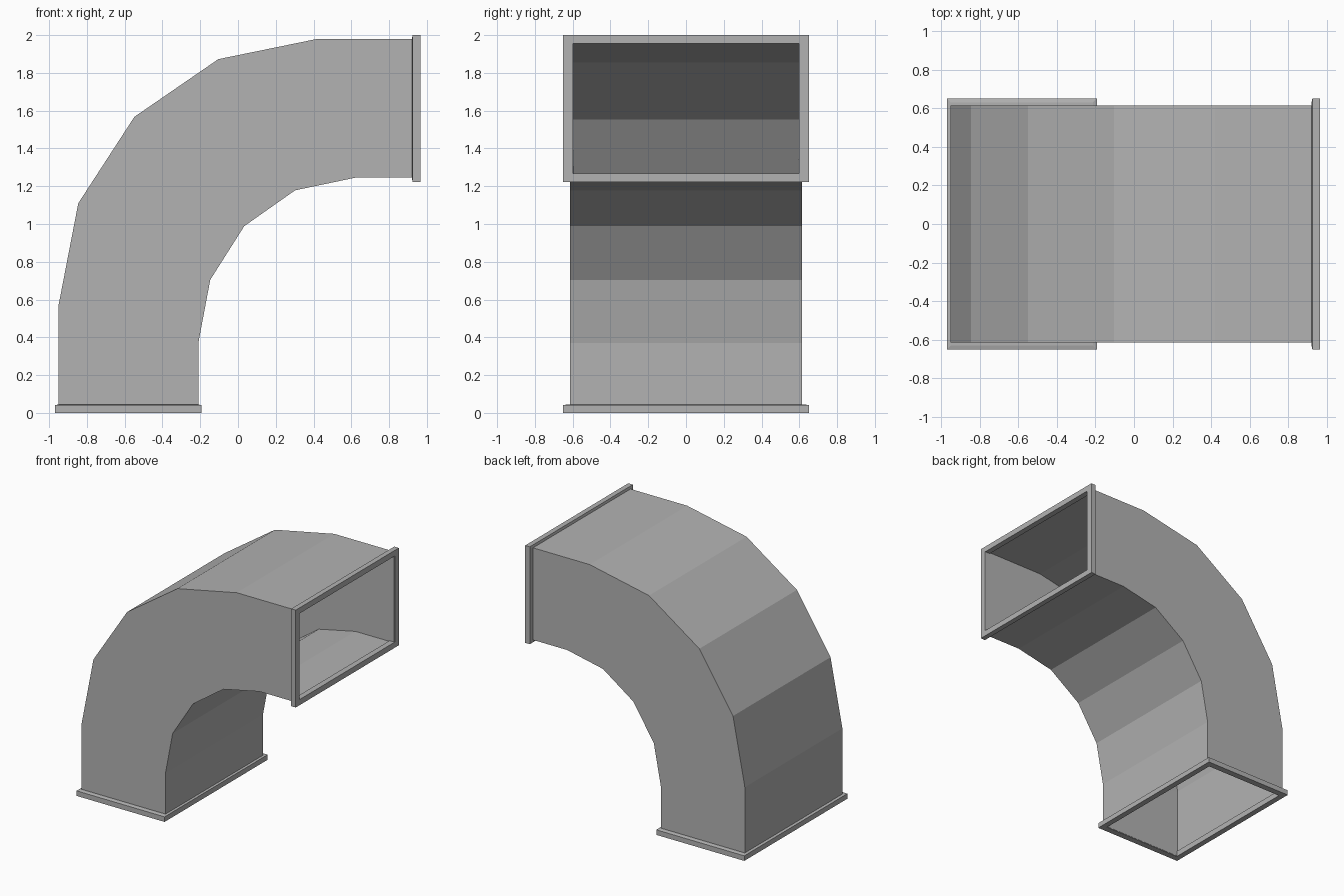
import bpy, bmesh
from math import sin, cos, pi
from mathutils import Vector

cube = bpy.data.objects.get("Cube")
if cube:
    bpy.data.objects.remove(cube, do_unlink=True)

metal = bpy.data.materials.new("light_grey_metal")
metal.use_nodes = True
grey = (0.45, 0.45, 0.45, 1)
metal.diffuse_color = grey
metal.node_tree.nodes["Principled BSDF"].inputs["Base Color"].default_value = grey


def tube(name, rings, closed=False):
    """Skin a list of four-cornered rings."""
    bm = bmesh.new()
    loops = [[bm.verts.new(p) for p in ring] for ring in rings]
    pairs = list(zip(loops, loops[1:]))
    if closed:
        pairs.append((loops[-1], loops[0]))
    for a, b in pairs:
        for i in range(4):
            j = (i + 1) % 4
            bm.faces.new((a[i], a[j], b[j], b[i]))
    bmesh.ops.recalc_face_normals(bm, faces=bm.faces)
    mesh = bpy.data.meshes.new(name)
    bm.to_mesh(mesh)
    bm.free()
    mesh.materials.append(metal)
    obj = bpy.data.objects.new(name, mesh)
    bpy.context.collection.objects.link(obj)
    return obj


def section(outer, inner, half):
    """Rectangular cross-section between two (x, z) points."""
    return [Vector((p[0], y, p[1])) for p, y in
            ((outer, -half), (outer, half), (inner, half), (inner, -half))]


def arc(cx, cz, rx, rz, steps=4):
    return [(cx - rx * cos(pi / 2 * i / steps), cz + rz * sin(pi / 2 * i / steps))
            for i in range(steps + 1)]


# Curved rectangular duct with a thin wall
back = [(-0.95, 0.004)] + arc(0.42, 0.57, 1.37, 1.41) + [(0.961, 1.98)]
throat = [(-0.21, 0.004)] + arc(0.62, 0.37, 0.83, 0.875) + [(0.961, 1.245)]
duct = tube("duct_elbow", [section(o, i, 0.615) for o, i in zip(back, throat)])
wall = duct.modifiers.new("wall", 'SOLIDIFY')
wall.thickness = 0.017
wall.offset = -1
wall.use_even_offset = True


# Mounting flanges: rectangular frames with a slightly sloped back face
def flange(name, place, lo, hi, face, depth):
    def rect(grow, half, d):
        return section(place(hi + grow, face + d), place(lo - grow, face + d), half)
    tube(name, [rect(0, 0.65, 0), rect(0, 0.65, depth * 0.9),
                rect(-0.02, 0.63, depth), rect(-0.045, 0.6, depth),
                rect(-0.045, 0.6, 0)], closed=True)


flange("bottom_flange", lambda s, d: (s, d), -0.97, -0.193, 0, 0.045)
flange("side_flange", lambda s, d: (d, s), 1.223, 2.0, 0.965, -0.045)
